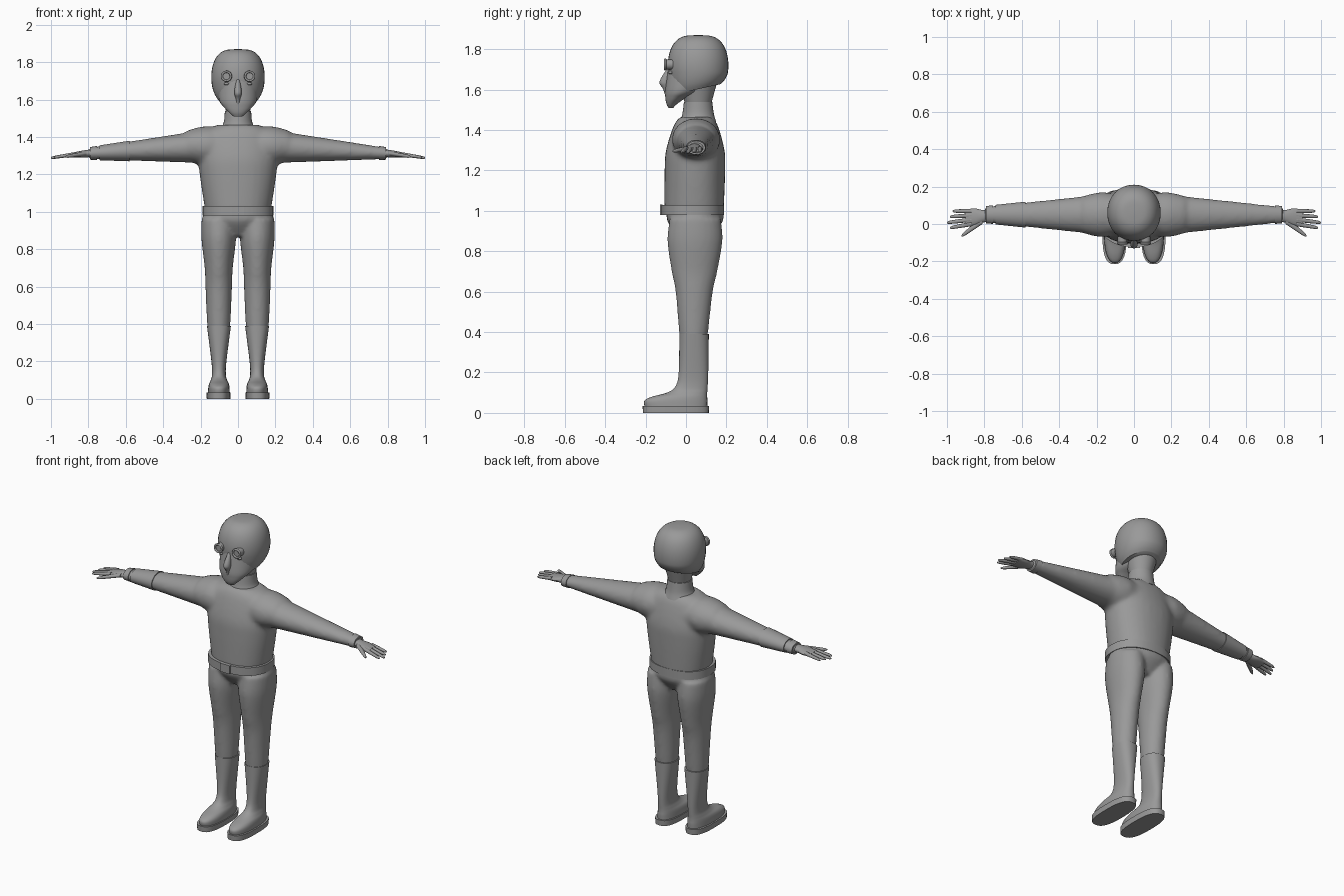
import bpy, bmesh, math
from mathutils import Matrix

cube = bpy.data.objects.get("Cube")
if cube:
    bpy.data.objects.remove(cube, do_unlink=True)

grey = bpy.data.materials.new("plain_grey")
grey.use_nodes = True
shade = (0.32, 0.32, 0.32, 1)
grey.diffuse_color = shade
grey.node_tree.nodes["Principled BSDF"].inputs["Base Color"].default_value = shade


def spline(rows, steps):
    """Smooth curve through every row of numbers."""
    out = []
    for i in range(len(rows) - 1):
        before, start = rows[max(i - 1, 0)], rows[i]
        end, after = rows[i + 1], rows[min(i + 2, len(rows) - 1)]
        for k in range(steps):
            t = k / steps
            out.append([b + t * ((c - a) / 2 + t * (a - 2.5 * b + 2 * c - d / 2
                        + t * (1.5 * (b - c) + (d - a) / 2)))
                        for a, b, c, d in zip(before, start, end, after)])
    return out + [rows[-1]]


def loft(bm, rows, middle, lean=(0, 0), axis="z", side=1, power=2, sides=32, steps=5):
    """Closed skin over oval rings: position, two radii and an optional shift
    of the second centre. The centre line starts at middle and leans."""
    rows = [row if len(row) > 3 else (*row, 0) for row in rows]
    first = rows[0][0]
    loops = []
    for pos, wide, deep, shift in spline(rows, steps):
        ring = []
        for k in range(sides):
            angle = math.tau * k / sides
            c, s = math.cos(angle), math.sin(angle)
            a = middle[0] + lean[0] * (pos - first)
            b = middle[1] + lean[1] * (pos - first) + shift
            a += wide * math.copysign(abs(c) ** (2 / power), c)
            b += deep * math.copysign(abs(s) ** (2 / power), s)
            x, y, z = (a, b, pos) if axis == "z" else (pos, a, b)
            ring.append(bm.verts.new((x * side, y, z)))
        loops.append(ring)
    for low, high in zip(loops, loops[1:]):
        for k in range(sides):
            j = (k + 1) % sides
            bm.faces.new((low[k], low[j], high[j], high[k]))
    bm.faces.new(loops[0][::-1])
    bm.faces.new(loops[-1])


def finish(name, bm, fuse=0):
    """Turn a bmesh into an object; fuse melts its parts into one skin."""
    bmesh.ops.recalc_face_normals(bm, faces=bm.faces)
    mesh = bpy.data.meshes.new(name)
    bm.to_mesh(mesh)
    bm.free()
    mesh.materials.append(grey)
    mesh.shade_smooth()
    mesh.set_sharp_from_angle(angle=math.radians(40))
    ob = bpy.data.objects.new(name, mesh)
    bpy.context.collection.objects.link(ob)
    if fuse:
        remesh = ob.modifiers.new("fuse", "REMESH")
        remesh.mode = "VOXEL"
        remesh.voxel_size = fuse
        remesh.use_smooth_shade = True
        soften = ob.modifiers.new("soften", "SMOOTH")
        soften.factor = 0.5
        soften.iterations = 8


def part(name, rows, middle, **options):
    bm = bmesh.new()
    loft(bm, rows, middle, **options)
    finish(name, bm)


def placed(x, y, z, size=(1, 1, 1)):
    return Matrix.Translation((x, y, z)) @ Matrix.Diagonal((*size, 1))


def sleeve(bm, stations, side, extra=0.0):
    """Arm cone that narrows evenly towards the wrist."""
    rows = []
    for x in stations:
        inward = 0.8 - x
        rows.append((x, 0.042 + extra + inward * 0.105, 0.03 + extra + inward * 0.095))
    loft(bm, rows, (0.05, 1.36 - 0.06 * stations[0]), lean=(0, -0.06), axis="x", side=side)


both = (("left", 1), ("right", -1))

# Shirt: torso and both sleeves fused
bm = bmesh.new()
loft(bm, [(1, .175, .147), (1.2, .205, .15), (1.3, .21, .145), (1.42, .185, .11),
          (1.465, .11, .08)], middle=(0, .04), lean=(0, .02), power=2.2)
for label, side in both:
    sleeve(bm, (.05, .2, .4, .6, .8), side)
    loft(bm, [(.05, .1, .09), (.17, .12, .105), (.27, .1, .083)], middle=(.05, 1.353),
         axis="x", side=side)
finish("shirt", bm, fuse=.012)

# Trousers: hips and both legs fused
bm = bmesh.new()
loft(bm, [(.87, .12, .08), (.95, .188, .138), (1.01, .178, .138)], middle=(0, .045))
for label, side in both:
    loft(bm, [(.3, .05, .06), (.4, .062, .072), (.6, .071, .092), (.7, .075, .113),
              (.85, .092, .136), (.96, .092, .127)], middle=(.103, .036), lean=(0, .015),
         side=side)
finish("trousers", bm, fuse=.01)

# Belt and buckle
part("belt", [(.98, .19, .156), (1.03, .19, .156)], middle=(0, .033), power=2.3, steps=1)
bm = bmesh.new()
bmesh.ops.create_cube(bm, size=1, matrix=placed(0, -.123, 1.005, (.065, .012, .052)))
finish("belt_buckle", bm)

# Boots with flat soles
for label, side in both:
    part(label + "_boot",
         [(.03, .058, .155), (.06, .057, .156), (.08, .053, .137, .018), (.1, .044, .1, .055),
          (.13, .037, .08, .077), (.2, .04, .073, .087), (.39, .064, .073, .09)],
         middle=(.102, -.05), side=side, power=2.3)
    part(label + "_sole", [(0, .063, .163), (.034, .065, .165)],
         middle=(.104, -.05), side=side, power=2.7, steps=1)

# Collar and neck
part("collar", [(1.44, .095, .09), (1.48, .076, .078), (1.54, .07, .07)], middle=(0, .06))
part("neck", [(1.52, .06, .062), (1.64, .09, .095)], middle=(0, .06))

# Helmet: blunt dome with a lower edge that rises towards the back
dome = []
for k in range(13):
    tilt = -0.9 + k * 0.205
    bulge = math.cos(tilt) ** 0.6
    dome.append((1.72 + 0.15 * math.sin(tilt), 0.143 * bulge, 0.15 * bulge))
bm = bmesh.new()
loft(bm, dome, middle=(0, .06), power=2.1, steps=3)
for v in bm.verts:
    near_edge = min(1, max(0, (1.68 - v.co.z) / 0.08))
    v.co.z += 0.23 * (v.co.y - 0.06) * near_edge
finish("helmet", bm)

# Face mask tapering to the chin, and the nose ridge
part("face_mask", [(1.51, .024, .012), (1.53, .046, .027, .005), (1.56, .075, .052, .025),
                   (1.6, .102, .093, .065), (1.7, .11, .12, .105)], middle=(0, -.075))
part("nose", [(1.525, .008, .011), (1.6, .012, .018, -.015), (1.64, .02, .026, -.026),
              (1.71, .008, .01)], middle=(0, -.079), sides=16)

# Goggles: barrel, raised rim and a small fitting below
facing = Matrix.Rotation(math.pi / 2, 4, "X")
for label, side in both:
    eye = 0.062 * side
    bm = bmesh.new()
    bmesh.ops.create_cone(bm, cap_ends=True, segments=28, radius1=.025, radius2=.025,
                          depth=.035, matrix=placed(eye, -.083, 1.725) @ facing)
    finish(label + "_goggle", bm)
    bpy.ops.mesh.primitive_torus_add(major_radius=.024, minor_radius=.006,
                                     major_segments=28, minor_segments=10,
                                     location=(eye, -.103, 1.725),
                                     rotation=facing.to_euler())
    rim = bpy.context.object
    rim.name = label + "_goggle_rim"
    rim.data.materials.append(grey)
    rim.data.shade_smooth()
    bm = bmesh.new()
    bmesh.ops.create_uvsphere(bm, u_segments=14, v_segments=8, radius=1,
                              matrix=placed(eye, -.076, 1.685, (.014, .012, .008)))
    finish(label + "_goggle_fitting", bm)

# Hands: palm, four fanned fingers and thumb; then wrist cuffs
for label, side in both:
    along = {"axis": "x", "side": side, "sides": 16}
    bm = bmesh.new()
    loft(bm, [(.76, .03, .02), (.81, .034, .02), (.85, .046, .017), (.9, .046, .012)],
         middle=(.046, 1.316), lean=(-.1, -.1), **along)
    for finger in range(4):
        tip = 1 - 0.015 * abs(finger - 2)
        loft(bm, [(.87, .012, .011), (tip - .02, .009, .008), (tip, .003, .003)],
             middle=(.069 - .023 * finger, 1.309), lean=(-.06 * finger, -.16), **along)
    loft(bm, [(.81, .02, .012), (.9, .012, .009), (.922, .004, .004)],
         middle=(.02, 1.312), lean=(-.75, -.15), **along)
    finish(label + "_hand", bm)
    bm = bmesh.new()
    sleeve(bm, (.755, .792), side, extra=.003)
    finish(label + "_cuff", bm)

# Forearm band worn on the right arm only
bm = bmesh.new()
sleeve(bm, (.58, .74), -1, extra=.004)
finish("right_forearm_band", bm)
